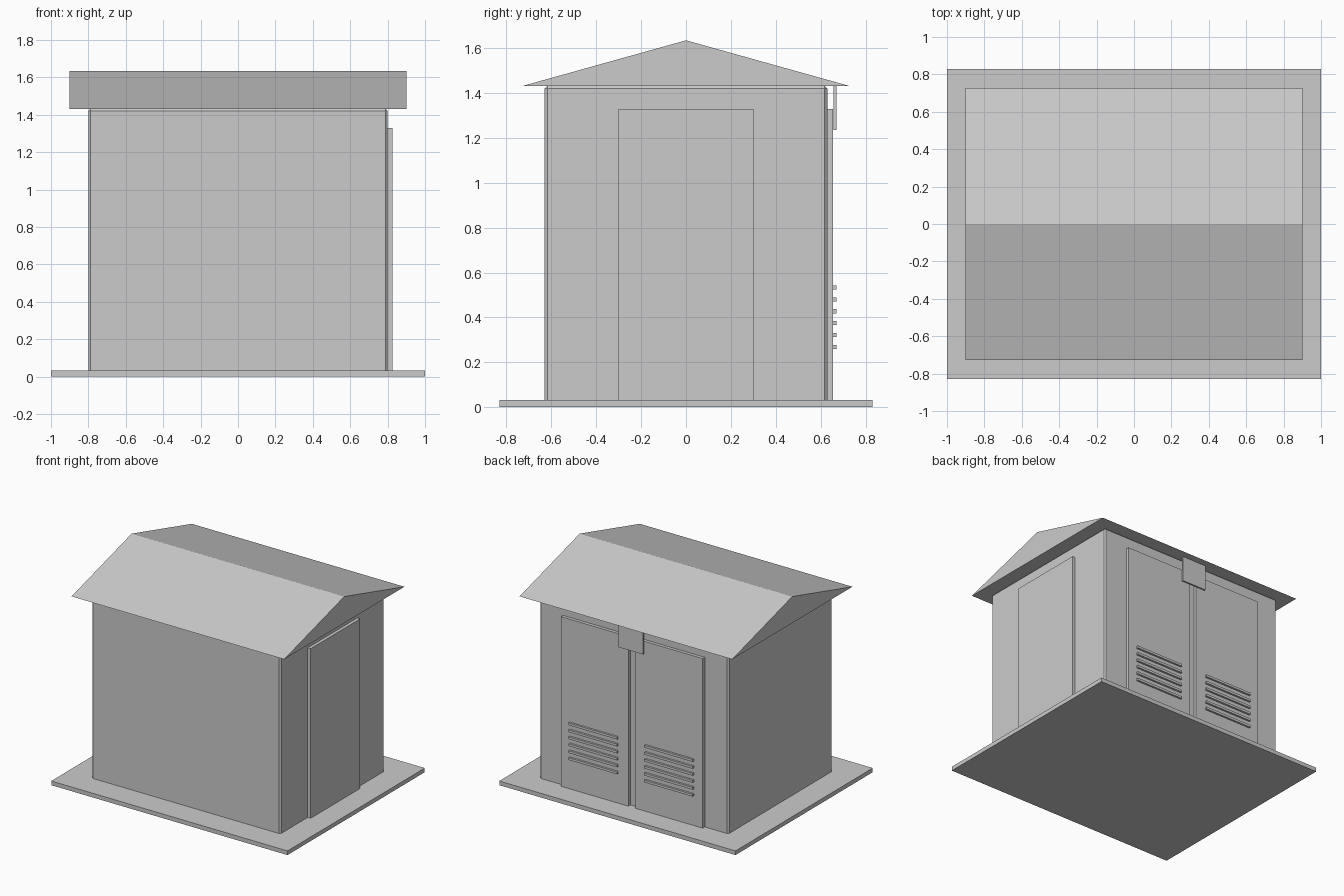
import bpy

if "Cube" in bpy.data.objects:
    bpy.data.objects.remove(bpy.data.objects["Cube"])


def box(name, x, y, z, bevel=0.0):
    """Axis-aligned box from (min, max) ranges, with an optional small bevel."""
    verts = [(a, b, c) for a in x for b in y for c in z]
    faces = [(0, 1, 3, 2), (4, 6, 7, 5), (0, 4, 5, 1),
             (2, 3, 7, 6), (0, 2, 6, 4), (1, 5, 7, 3)]
    mesh = bpy.data.meshes.new(name)
    mesh.from_pydata(verts, [], faces)
    obj = bpy.data.objects.new(name, mesh)
    bpy.context.collection.objects.link(obj)
    if bevel:
        mod = obj.modifiers.new("Bevel", 'BEVEL')
        mod.width = bevel
        mod.segments = 1
    return obj


def prism(name, profile, x0, x1):
    """Extrude a (y, z) profile along x."""
    n = len(profile)
    verts = [(x, y, z) for x in (x0, x1) for y, z in profile]
    faces = [tuple(reversed(range(n))), tuple(range(n, 2 * n))]
    faces += [(i, (i + 1) % n, n + (i + 1) % n, n + i) for i in range(n)]
    mesh = bpy.data.meshes.new(name)
    mesh.from_pydata(verts, [], faces)
    obj = bpy.data.objects.new(name, mesh)
    bpy.context.collection.objects.link(obj)
    return obj


# Ground slab and walls
box("base_slab", (-1, 1), (-0.83, 0.83), (0, 0.032))
box("wall_body", (-0.8, 0.8), (-0.63, 0.63), (0.02, 1.432), bevel=0.012)

# Gabled roof, closed underneath
prism("gable_roof", [(-0.727, 1.432), (0.727, 1.432), (0, 1.635)], -0.9, 0.9)

# Single door on the right side
box("side_door", (0.79, 0.825), (-0.3, 0.3), (0.03, 1.33))

# Double doors at the back, each with six vent slats
for side, sign in (("left", 1), ("right", -1)):
    def span(a, b):
        return tuple(sorted((sign * a, sign * b)))
    box(f"back_door_{side}", span(0.03, 0.60), (0.62, 0.655), (0.03, 1.33))
    for i in range(6):
        z = 0.268 + i * 0.0532
        box(f"vent_slat_{side}_{i + 1}", span(0.115, 0.525),
            (0.65, 0.67), (z - 0.009, z + 0.009))

# Blank plate hanging under the back eave
box("back_plate", (-0.105, 0.105), (0.658, 0.67), (1.235, 1.435))
